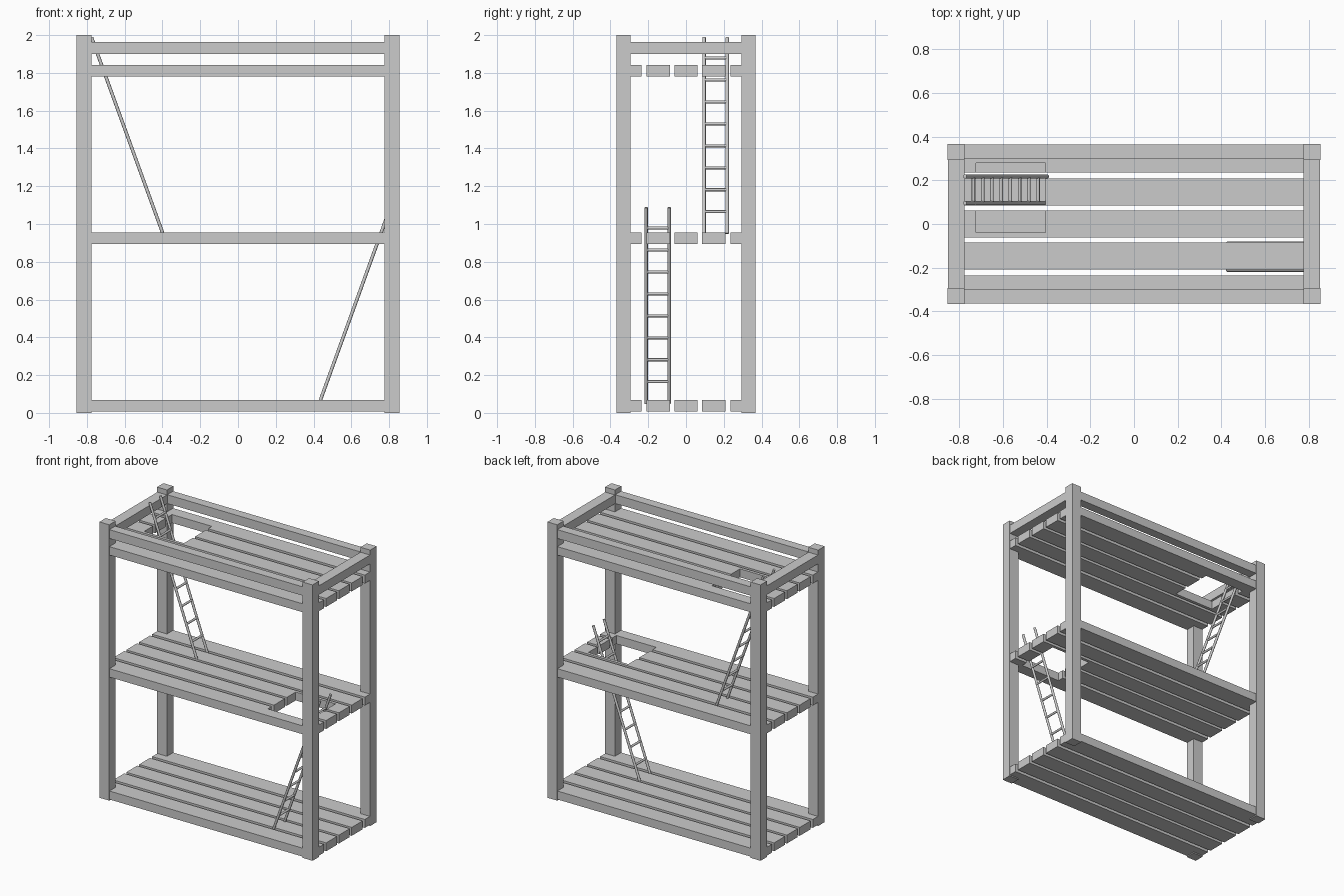
import bpy, bmesh
from mathutils import Vector

if "Cube" in bpy.data.objects:
    bpy.data.objects.remove(bpy.data.objects["Cube"])

PX0, PX1 = 0.776, 0.855   # post inner / outer x
PY0, PY1 = 0.294, 0.367   # post inner / outer y


def add_mesh(name, bm):
    bmesh.ops.recalc_face_normals(bm, faces=bm.faces)
    me = bpy.data.meshes.new(name)
    bm.to_mesh(me)
    bm.free()
    ob = bpy.data.objects.new(name, me)
    bpy.context.collection.objects.link(ob)
    return ob


def prism(name, pts, z0, z1):
    bm = bmesh.new()
    face = bm.faces.new([bm.verts.new((x, y, z0)) for x, y in pts])
    ext = bmesh.ops.extrude_face_region(bm, geom=[face])
    verts = [v for v in ext["geom"] if isinstance(v, bmesh.types.BMVert)]
    bmesh.ops.translate(bm, vec=(0, 0, z1 - z0), verts=verts)
    return add_mesh(name, bm)


def box(name, x0, x1, y0, y1, z0, z1):
    return prism(name, [(x0, y0), (x1, y0), (x1, y1), (x0, y1)], z0, z1)


def rod(name, a, b, r):
    a, b = Vector(a), Vector(b)
    bm = bmesh.new()
    bmesh.ops.create_cone(bm, cap_ends=True, segments=12, radius1=r, radius2=r, depth=(b - a).length)
    ob = add_mesh(name, bm)
    ob.location = (a + b) / 2
    ob.rotation_euler = (b - a).to_track_quat('Z', 'Y').to_euler()
    for p in ob.data.polygons:
        p.use_smooth = len(p.vertices) == 4


def cut(ob, cutter):
    m = ob.modifiers.new("hatch", 'BOOLEAN')
    m.operation = 'DIFFERENCE'
    m.solver = 'EXACT'
    m.object = cutter


# corner posts
for sx in (-1, 1):
    for sy in (-1, 1):
        xs, ys = sorted((sx * PX0, sx * PX1)), sorted((sy * PY0, sy * PY1))
        box("corner_post", *xs, *ys, 0, 2)

# top guard rails
for s in (-1, 1):
    box("long_guard_rail", -PX0, PX0, *sorted((s * 0.298, s * 0.365)), 1.90, 1.964)
    box("side_guard_rail", *sorted((s * PX0, s * 0.853)), -PY0, PY0, 1.90, 1.964)

# hatch cutters for the upper two shelves
hatches = {
    0.895: box("middle_hatch_cutter", 0.435, 0.755, -0.28, 0.04, 0.85, 1.0),
    1.78: box("upper_hatch_cutter", -0.725, -0.405, -0.04, 0.28, 1.7, 1.9),
}
for c in hatches.values():
    c.hide_render = True
    c.hide_viewport = True
    c.display_type = 'WIRE'

# slatted shelves, outer slats notched around the posts
for z in (0.008, 0.895, 1.78):
    slats = []
    for y in (-0.147, 0, 0.147):
        slats.append(box("shelf_slat", -0.853, 0.853, y - 0.062, y + 0.062, z, z + 0.061))
    for s in (-1, 1):
        half = [(0.853, 0.235), (0.853, PY0), (PX0, PY0), (PX0, 0.365)]
        pts = half + [(-x, y) for x, y in reversed(half)]
        slats.append(prism("outer_shelf_slat", [(x, s * y) for x, y in pts], z, z + 0.061))
    if z in hatches:
        for ob in slats:
            cut(ob, hatches[z])


# leaning ladders
def ladder(name, x0, x1, y, z0, z1):
    for s in (-1, 1):
        yy = y + s * 0.061
        rod(name + "_rail", (x0, yy, z0), (x1, yy, z1), 0.009)
    for i in range(8):
        z = z0 + 0.115 + i * 0.1163
        x = x0 + (x1 - x0) * (z - z0) / (z1 - z0)
        rod(name + "_rung", (x, y - 0.061, z), (x, y + 0.061, z), 0.008)


ladder("lower_ladder", 0.43, 0.806, -0.15, 0.05, 1.087)
ladder("upper_ladder", -0.398, -0.775, 0.157, 0.95, 1.987)
